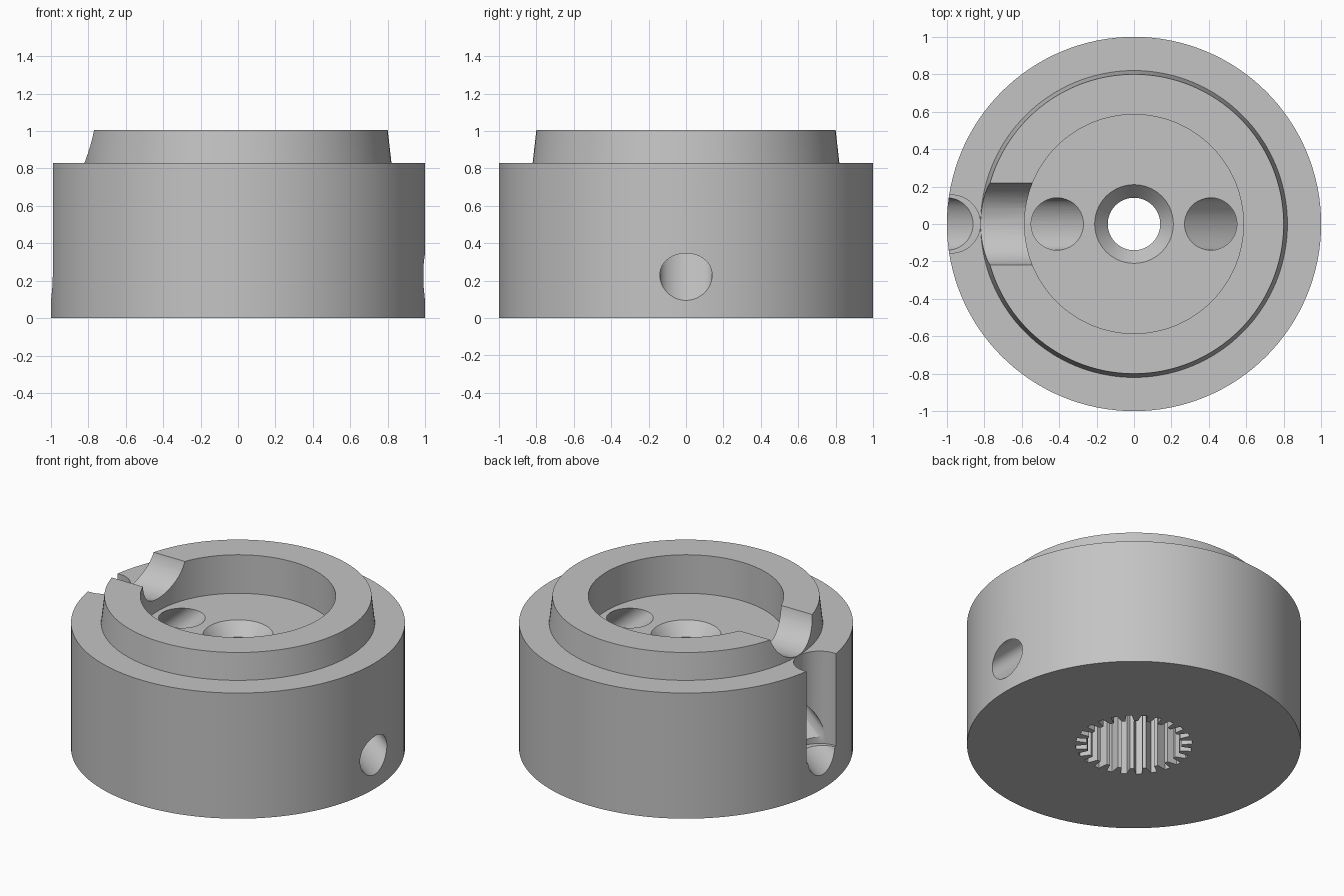
import bpy, bmesh, math
from math import cos, sin, pi
from mathutils import Vector

cube = bpy.data.objects.get("Cube")
if cube:
    bpy.data.objects.remove(cube, do_unlink=True)

SEGMENTS = 128
FLOOR = 0.75      # cup floor height
SHOULDER = 0.83   # top of the wide body
TOP = 1.005       # top of the raised rim

grey = bpy.data.materials.new("plain_grey")
grey.use_nodes = True
grey.diffuse_color = (0.55, 0.55, 0.55, 1)
grey.node_tree.nodes["Principled BSDF"].inputs["Base Color"].default_value = (0.55, 0.55, 0.55, 1)


def finish(name, bm):
    bmesh.ops.recalc_face_normals(bm, faces=bm.faces)
    mesh = bpy.data.meshes.new(name)
    bm.to_mesh(mesh)
    bm.free()
    mesh.materials.append(grey)
    obj = bpy.data.objects.new(name, mesh)
    bpy.context.collection.objects.link(obj)
    return obj


def lathe(name, profile):
    """Closed (radius, height) profile turned around the z axis."""
    bm = bmesh.new()
    rings = []
    for i in range(SEGMENTS):
        a = 2 * pi * i / SEGMENTS
        rings.append([bm.verts.new((r * cos(a), r * sin(a), z)) for r, z in profile])
    n = len(profile)
    for i, ring in enumerate(rings):
        nxt = rings[(i + 1) % SEGMENTS]
        for j in range(n):
            k = (j + 1) % n
            bm.faces.new((ring[j], nxt[j], nxt[k], ring[k]))
    return finish(name, bm)


def prism(name, outline, travel):
    """Solid swept from an outline of points along a straight vector."""
    bm = bmesh.new()
    travel = Vector(travel)
    low = [bm.verts.new(p) for p in outline]
    high = [bm.verts.new(Vector(p) + travel) for p in outline]
    bm.faces.new(low)
    bm.faces.new(high)
    for i in range(len(low)):
        k = (i + 1) % len(low)
        bm.faces.new((low[i], low[k], high[k], high[i]))
    obj = finish(name, bm)
    obj.hide_render = True
    return obj


def circle(centre, radius, u, v, steps=48):
    c, u, v = Vector(centre), Vector(u), Vector(v)
    return [c + radius * (cos(2 * pi * i / steps) * u + sin(2 * pi * i / steps) * v)
            for i in range(steps)]


X, Y, Z = (1, 0, 0), (0, 1, 0), (0, 0, 1)

# Turned hub: wide body, tapered rim, cup, countersunk bore
hub = lathe("splined_hub", [
    (0.14, 0), (1, 0), (1, SHOULDER), (0.82, SHOULDER), (0.80, TOP),
    (0.585, TOP), (0.585, FLOOR), (0.21, FLOOR), (0.14, 0.67)])

cutters = []

# Splined socket in the underside
teeth = 24
pitch = 2 * pi / teeth
spline = []
for i in range(teeth):
    for offset, r in ((-0.34, 0.285), (-0.2, 0.35), (0.2, 0.35), (0.34, 0.285)):
        a = (i + offset) * pitch
        spline.append((r * cos(a), r * sin(a), -0.1))
cutters.append(prism("spline_cutter", spline, (0, 0, 0.6)))

# Slanted drain holes from the cup floor to the outer wall
for side in (-1, 1):
    slope = 0.59 / 0.53
    rise = 0.05
    drop = 0.75
    start = (side * (0.41 - rise * slope), 0, FLOOR + rise)
    cutters.append(prism("drain_cutter", circle(start, 0.14, X, Y),
                         (side * drop * slope, 0, -drop)))

# Upright groove in the outer wall
cutters.append(prism("groove_cutter", circle((-0.976, 0, 0.22), 0.155, X, Y), (0, 0, 1)))

# Round-bottomed notch through the rim
cutters.append(prism("notch_cutter", circle((-0.83, 0, 1.057), 0.225, Y, Z), (0.4, 0, 0)))

bpy.ops.object.select_all(action='DESELECT')
hub.select_set(True)
bpy.context.view_layer.objects.active = hub
for cutter in cutters:
    mod = hub.modifiers.new(cutter.name, 'BOOLEAN')
    mod.operation = 'DIFFERENCE'
    mod.solver = 'EXACT'
    mod.object = cutter
    bpy.ops.object.modifier_apply(modifier=mod.name)
for cutter in cutters:
    bpy.data.objects.remove(cutter, do_unlink=True)

bpy.ops.object.shade_smooth_by_angle(angle=math.radians(25))
